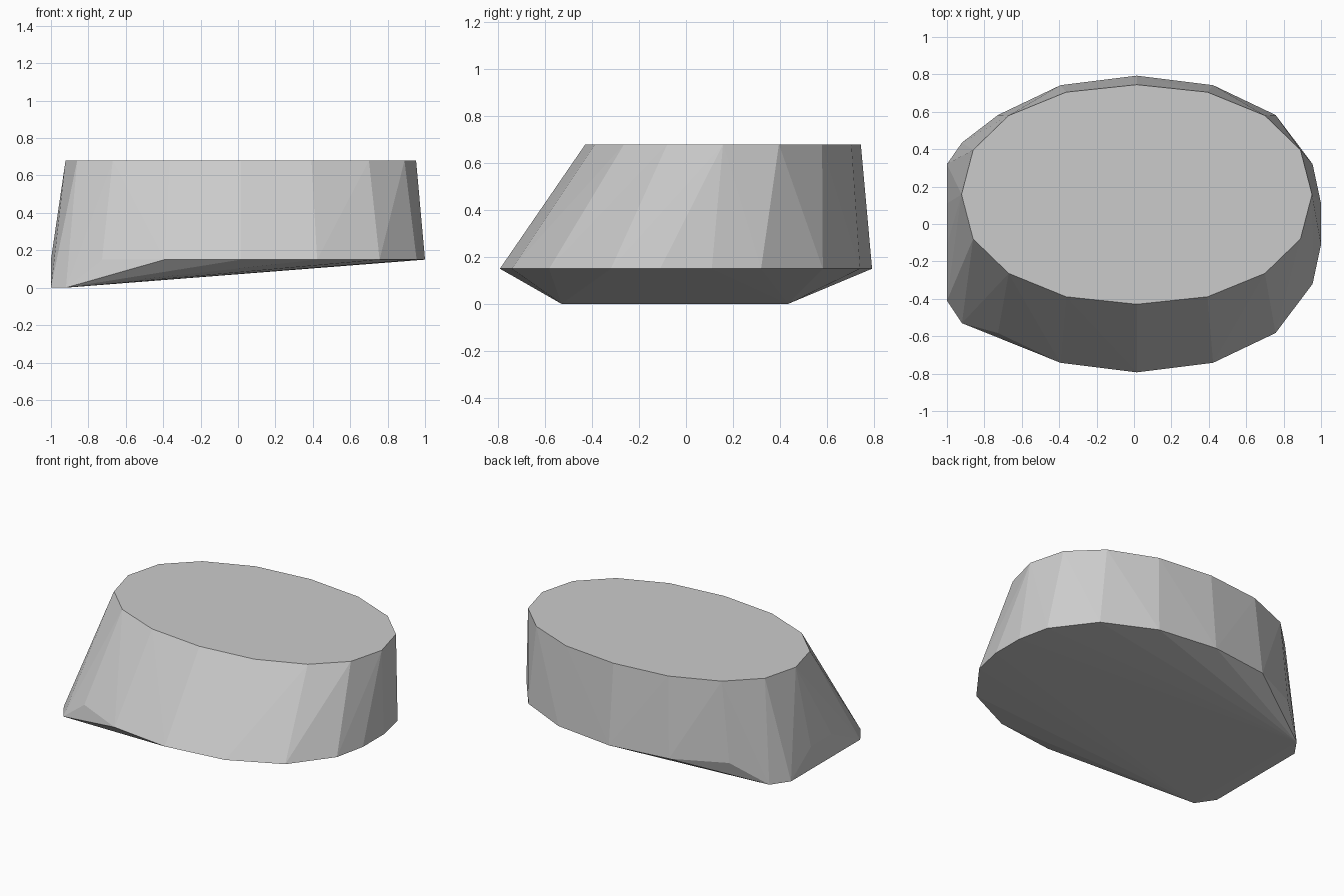
import bpy, bmesh
from math import radians

cube = bpy.data.objects.get("Cube")
if cube:
    bpy.data.objects.remove(cube)

CX = 0.015  # shared centre line of both outlines


def outline(quarter, cy, z):
    """Mirror a quarter outline into a full closed ring at height z."""
    pts = set()
    for x, y in quarter:
        for sx in (-1, 1):
            for sy in (-1, 1):
                px = max(-1.0, min(1.0, CX + sx * x))
                pts.add((round(px, 4), round(cy + sy * y, 4), z))
    return sorted(pts)


# Flat top, wide rim and the low foot on one side
top = outline([(0, .587), (.378, .547), (.685, .422), (.875, .238), (.937, 0)], .158, .68)
rim = outline([(0, .793), (.408, .742), (.742, .583), (.94, .32), (1.03, .11)], 0, .15)
foot = [(-1, .32, 0), (-.92, .435, 0), (-1, -.41, 0), (-.92, -.53, 0)]

# Wrap the three outlines in one faceted skin
bm = bmesh.new()
verts = [bm.verts.new(p) for p in top + rim + foot]
hull = bmesh.ops.convex_hull(bm, input=verts)
loose = [v for v in bm.verts if not v.link_faces]
bmesh.ops.delete(bm, geom=loose, context='VERTS')
bmesh.ops.dissolve_limit(bm, angle_limit=radians(0.3), verts=bm.verts[:], edges=bm.edges[:])
bmesh.ops.recalc_face_normals(bm, faces=bm.faces[:])

mesh = bpy.data.meshes.new("faceted_block")
bm.to_mesh(mesh)
bm.free()
block = bpy.data.objects.new("faceted_block", mesh)
bpy.context.collection.objects.link(block)

# Plain grey
grey = bpy.data.materials.new("plain_grey")
grey.use_nodes = True
colour = (.6, .6, .6, 1)
grey.diffuse_color = colour
grey.node_tree.nodes["Principled BSDF"].inputs["Base Color"].default_value = colour
mesh.materials.append(grey)
